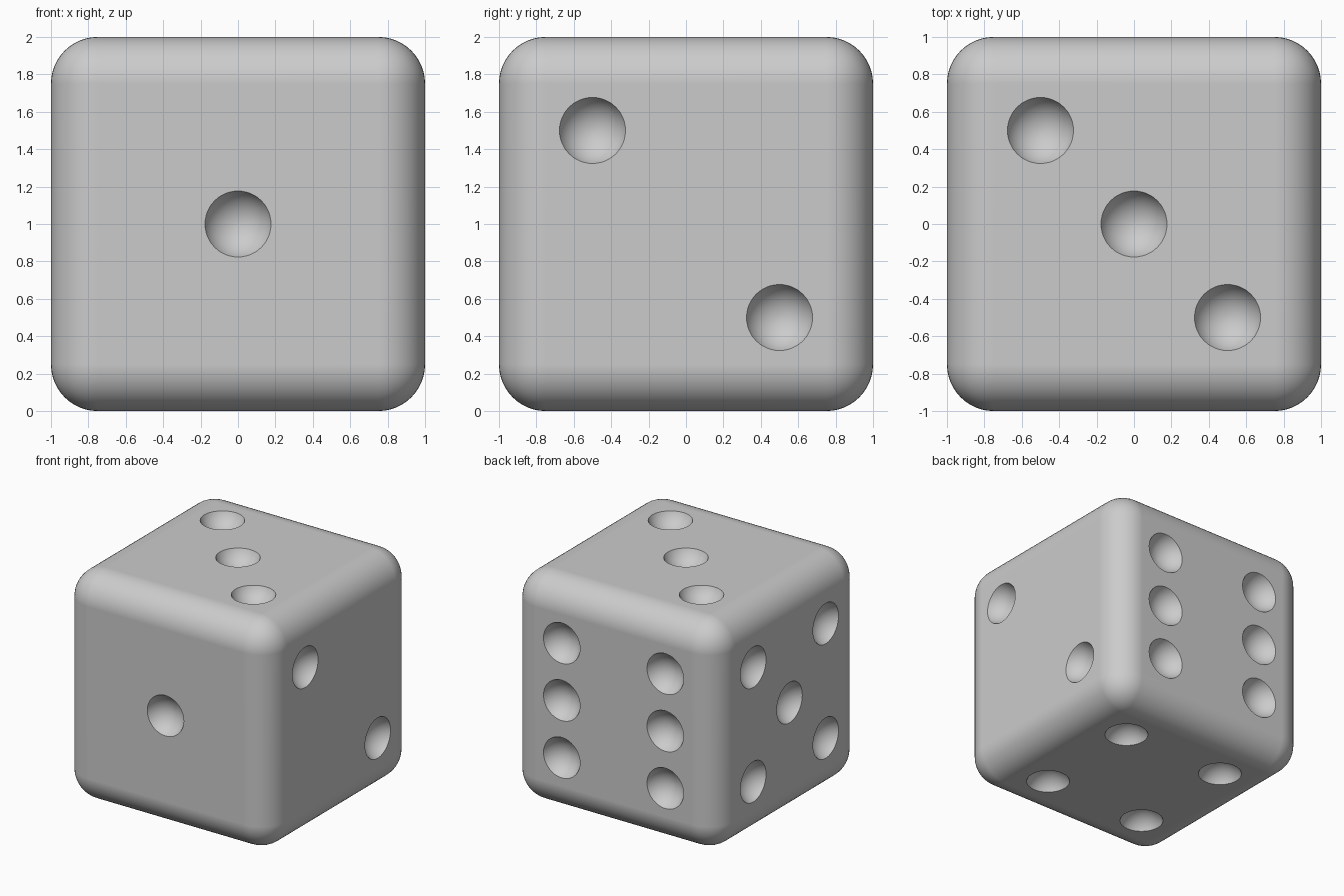
import bpy, bmesh
from mathutils import Vector, Matrix

if "Cube" in bpy.data.objects:
    bpy.data.objects.remove(bpy.data.objects["Cube"])

P = 0.5          # pip spacing from face centre
R = 0.19         # pip sphere radius
OUT = 0.07       # how far sphere centres sit outside the face

# Rounded cube body
bm = bmesh.new()
bmesh.ops.create_cube(bm, size=2, matrix=Matrix.Translation((0, 0, 1)))
bmesh.ops.bevel(bm, geom=bm.edges[:], offset=0.25, segments=12, profile=0.5,
                affect='EDGES', clamp_overlap=True)
mesh = bpy.data.meshes.new("die_body")
bm.to_mesh(mesh)
bm.free()
body = bpy.data.objects.new("die_body", mesh)
bpy.context.collection.objects.link(body)

# Pip layouts: outward normal, in-face axes, positions
X, Y, Z = Vector((1, 0, 0)), Vector((0, 1, 0)), Vector((0, 0, 1))
corners = [(a, b) for a in (-P, P) for b in (-P, P)]
faces = [
    (-Y, X, Z, [(0, 0)]),
    (X, Y, Z, [(-P, P), (P, -P)]),
    (Z, X, Y, [(-P, P), (0, 0), (P, -P)]),
    (-Z, X, Y, corners),
    (-X, Y, Z, corners + [(0, 0)]),
    (Y, X, Z, corners + [(-P, 0), (P, 0)]),
]

# All pip spheres in one cutter, poles along the face normals
bm = bmesh.new()
for n, u, v, spots in faces:
    rot = n.to_track_quat('Z', 'Y').to_matrix().to_4x4()
    for a, b in spots:
        centre = Z + n * (1 + OUT) + u * a + v * b
        bmesh.ops.create_uvsphere(bm, u_segments=48, v_segments=32, radius=R,
                                  matrix=Matrix.Translation(centre) @ rot)
cut_mesh = bpy.data.meshes.new("pip_cutter")
bm.to_mesh(cut_mesh)
bm.free()
cutter = bpy.data.objects.new("pip_cutter", cut_mesh)
bpy.context.collection.objects.link(cutter)
cutter.hide_render = True

# Carve the pips
bpy.ops.object.select_all(action='DESELECT')
bpy.context.view_layer.objects.active = body
body.select_set(True)
cut = body.modifiers.new("pips", 'BOOLEAN')
cut.operation = 'DIFFERENCE'
cut.solver = 'EXACT'
cut.object = cutter
bpy.ops.object.modifier_apply(modifier=cut.name)
bpy.data.objects.remove(cutter)

# Smooth shading with crisp pip rims and flat faces
bpy.ops.object.shade_smooth_by_angle(angle=0.6)
wn = body.modifiers.new("flat_faces", 'WEIGHTED_NORMAL')
wn.keep_sharp = True
